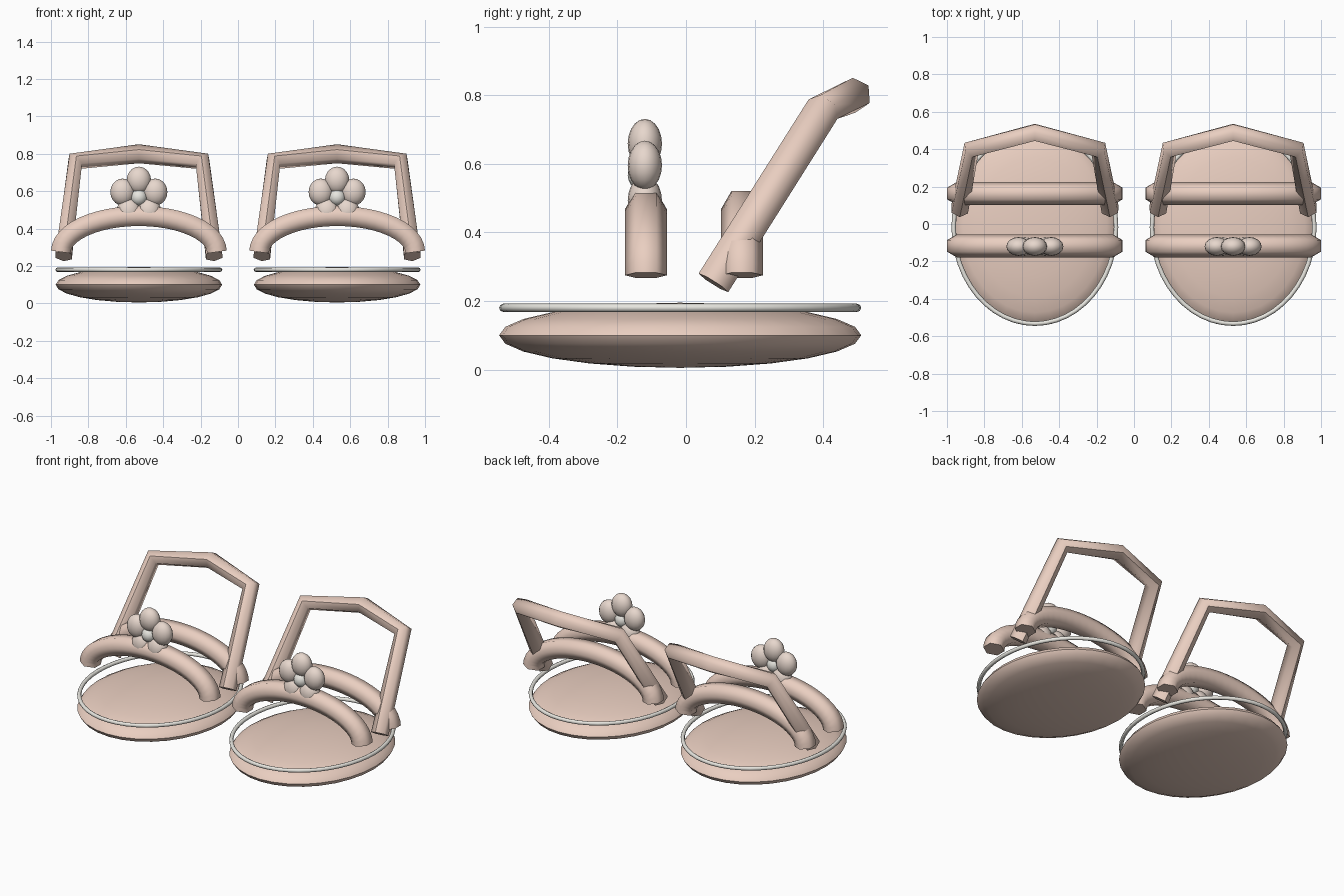
import bpy, bmesh, math
from mathutils import Vector, Matrix

if "Cube" in bpy.data.objects:
    bpy.data.objects.remove(bpy.data.objects["Cube"])


def material(name, rgb):
    m = bpy.data.materials.new(name)
    m.diffuse_color = (*rgb, 1)
    m.use_nodes = True
    m.node_tree.nodes["Principled BSDF"].inputs["Base Color"].default_value = m.diffuse_color
    return m


BLUSH = material("blush", (0.82, 0.62, 0.53))
PETAL = material("petal", (0.80, 0.68, 0.61))
PEARL = material("pearl", (0.80, 0.79, 0.74))


def finish(name, bm, mat, angle=50):
    bmesh.ops.recalc_face_normals(bm, faces=bm.faces)
    me = bpy.data.meshes.new(name)
    bm.to_mesh(me)
    bm.free()
    me.materials.append(mat)
    ob = bpy.data.objects.new(name, me)
    bpy.context.collection.objects.link(ob)
    bpy.context.view_layer.objects.active = ob
    ob.select_set(True)
    bpy.ops.object.shade_smooth_by_angle(angle=math.radians(angle))
    ob.select_set(False)
    return ob


def ellipsoid(name, loc, radii, mat, seg=16, rings=10):
    bm = bmesh.new()
    bmesh.ops.create_uvsphere(bm, u_segments=seg, v_segments=rings, radius=1,
                              matrix=Matrix.LocRotScale(Vector(loc), None, Vector(radii)))
    return finish(name, bm, mat)


def tube(name, path, radius, ref, mat, sides=6, closed=False, angle=62):
    # sweep a polygon along a path, one corner always facing ref
    bm = bmesh.new()
    pts = [Vector(p) for p in path]
    n = len(pts)
    loops = []
    for i, p in enumerate(pts):
        if closed:
            t = pts[(i + 1) % n] - pts[i - 1]
        else:
            a = (p - pts[i - 1]).normalized() if i else Vector()
            b = (pts[i + 1] - p).normalized() if i < n - 1 else Vector()
            t = a + b
        t.normalize()
        u = (ref - t * ref.dot(t)).normalized()
        v = t.cross(u)
        loops.append([bm.verts.new(p + radius * (u * math.cos(k * math.tau / sides)
                                                 + v * math.sin(k * math.tau / sides)))
                      for k in range(sides)])
    for i in range(n if closed else n - 1):
        a, b = loops[i], loops[(i + 1) % n]
        for k in range(sides):
            j = (k + 1) % sides
            bm.faces.new((a[k], a[j], b[j], b[k]))
    if not closed:
        bm.faces.new(loops[0])
        bm.faces.new(loops[-1])
    return finish(name, bm, mat, angle)


def sandal(side, cx):
    # padded sole and its pale trim ring
    cy = -0.017
    ellipsoid(side + "_sole", (cx, cy, 0.1), (0.445, 0.528, 0.095), BLUSH, 32, 12)
    rim = [(cx + 0.434 * math.cos(a), cy + 0.516 * math.sin(a), 0.18)
           for a in (i * math.tau / 48 for i in range(48))]
    tube(side + "_trim_ring", rim, 0.012, Vector((0, 0, 1)), PEARL, 8, True)

    # two arched straps
    for label, y in (("front", -0.117), ("rear", 0.163)):
        arch = [(cx - 0.417 * math.cos(a), y, 0.275 + 0.192 * math.sin(a))
                for a in (i * math.pi / 24 for i in range(25))]
        tube(f"{side}_{label}_strap", arch, 0.0615, Vector((0, 1, 0)), BLUSH)

    # angular heel strap leaning back
    half = [(-0.402, 0.08, 0.253), (-0.34, 0.40, 0.76)]
    path = half + [(0, 0.49, 0.80)] + [(-x, y, z) for x, y, z in reversed(half)]
    lean = math.radians(154)
    tube(side + "_heel_strap", [(cx + x, y, z) for x, y, z in path], 0.051,
         Vector((0, math.cos(lean), math.sin(lean))), BLUSH)

    # flower on the front strap
    for k in range(5):
        a = math.radians(90 + 72 * k)
        ellipsoid(f"{side}_petal_{k + 1}",
                  (cx + 0.092 * math.cos(a), -0.12, 0.567 + 0.092 * math.sin(a)),
                  (0.065, 0.05, 0.072), PETAL)
    ellipsoid(side + "_flower_centre", (cx, -0.125, 0.567), (0.045, 0.045, 0.045), PEARL)


for side, cx in (("left", -0.53), ("right", 0.53)):
    sandal(side, cx)
